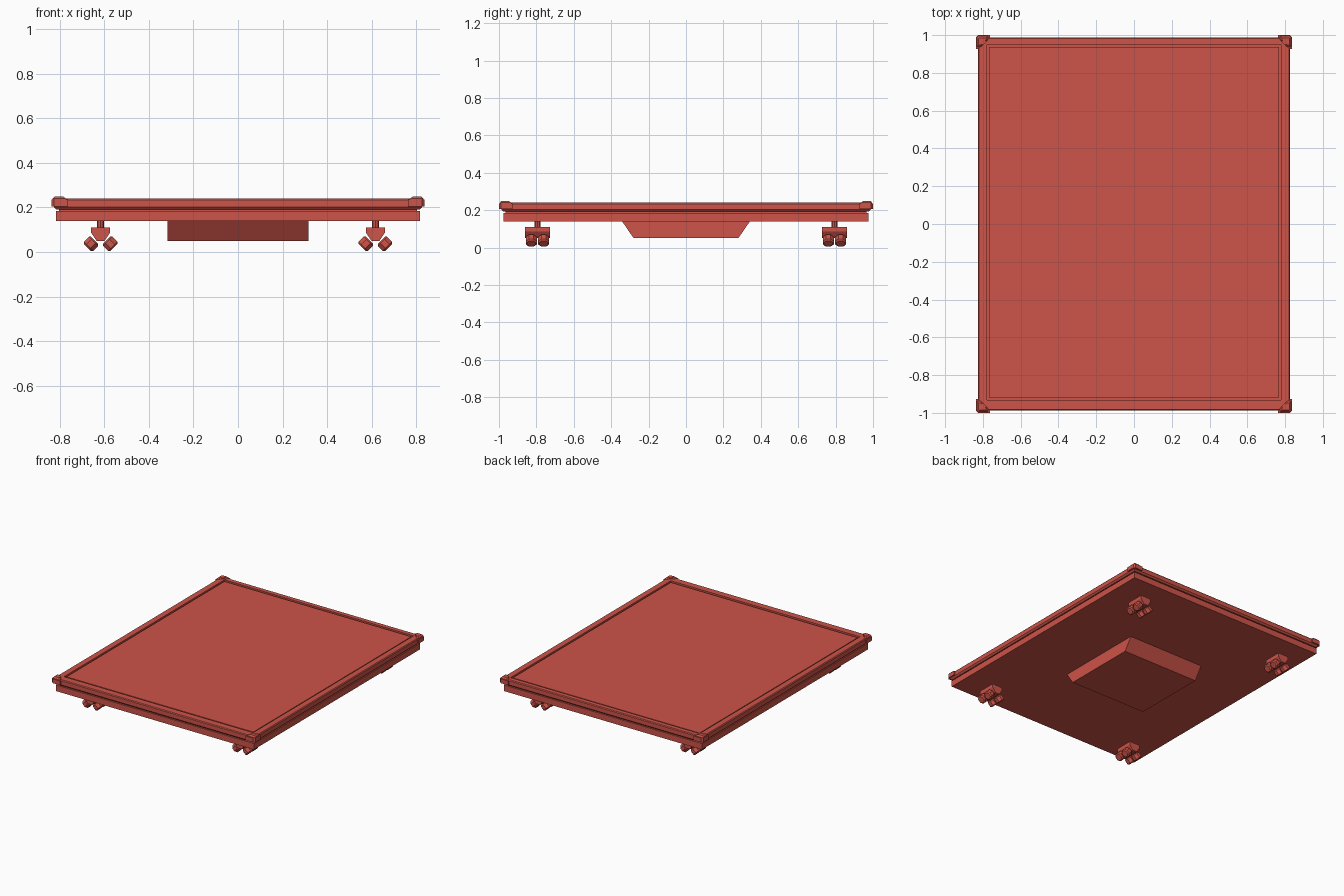
import bpy, bmesh, math
from mathutils import Matrix, Vector

if "Cube" in bpy.data.objects:
    bpy.data.objects.remove(bpy.data.objects["Cube"])

red = bpy.data.materials.new("painted_red")
red.diffuse_color = (0.61, 0.087, 0.065, 1)
red.use_nodes = True
red.node_tree.nodes["Principled BSDF"].inputs["Base Color"].default_value = red.diffuse_color


def finish(name, bm):
    bmesh.ops.recalc_face_normals(bm, faces=bm.faces)
    me = bpy.data.meshes.new(name)
    bm.to_mesh(me)
    bm.free()
    ob = bpy.data.objects.new(name, me)
    bpy.context.collection.objects.link(ob)
    me.materials.append(red)
    return ob


def loft(name, rings, closed=False):
    """Skin rings of equal length; cap the ends, or join last ring to first."""
    bm = bmesh.new()
    vs = [[bm.verts.new(p) for p in r] for r in rings]
    n = len(vs[0])
    pairs = list(zip(vs, vs[1:])) + ([(vs[-1], vs[0])] if closed else [])
    for a, b in pairs:
        for i in range(n):
            j = (i + 1) % n
            bm.faces.new((a[i], a[j], b[j], b[i]))
    if not closed:
        bm.faces.new(vs[0])
        bm.faces.new(vs[-1])
    return finish(name, bm)


def rect(x, y0, y1, z):
    return [(-x, y0, z), (x, y0, z), (x, y1, z), (-x, y1, z)]


def box(name, x, y0, y1, z0, z1):
    return loft(name, [rect(x, y0, y1, z0), rect(x, y0, y1, z1)])


# Base slab, recessed seam and top panel
box("base_slab", 0.815, -0.977, 0.977, 0.14, 0.185)
box("seam_core", 0.803, -0.965, 0.965, 0.184, 0.215)
box("top_panel", 0.768, -0.918, 0.938, 0.214, 0.236)

# Rim with chamfered outer edge, running round the panel
loft("rim", [
    rect(0.778, -0.933, 0.951, 0.192),
    rect(0.815, -0.977, 0.977, 0.192),
    rect(0.826, -0.987, 0.988, 0.203),
    rect(0.826, -0.987, 0.988, 0.234),
    rect(0.821, -0.982, 0.983, 0.240),
    rect(0.778, -0.933, 0.951, 0.240)], closed=True)

# Tray under the slab, with sloped ends
loft("underside_tray", [rect(0.315, -0.28, 0.28, 0.05),
                        rect(0.315, -0.343, 0.343, 0.142)])

# Corner caps: L-shaped clip, raised top and screw plate
for sx in (-1, 1):
    for sy in (-1, 1):
        tag = ("left" if sx < 0 else "right") + ("_front" if sy < 0 else "_back")

        def plan(pts, z):
            return [(sx * x, sy * y, z) for x, y in pts]

        clip = [(0.763, 0.980), (0.763, 1.0), (0.825, 1.0), (0.836, 0.989),
                (0.836, 0.927), (0.816, 0.927), (0.816, 0.980)]
        loft("corner_clip_" + tag, [plan(clip, 0.205), plan(clip, 0.236)])
        low = [(0.772, 0.995), (0.825, 0.995), (0.831, 0.989),
               (0.831, 0.936), (0.812, 0.936), (0.772, 0.976)]
        top = [(0.784, 0.986), (0.818, 0.986), (0.822, 0.982),
               (0.822, 0.948), (0.810, 0.948), (0.784, 0.974)]
        loft("corner_top_" + tag, [plan(low, 0.230), plan(low, 0.240), plan(top, 0.250)])
        screw = [(0.80 + dx, 0.965 + dy) for dx, dy in
                 ((0.018, 0), (0, 0.018), (-0.018, 0), (0, -0.018))]
        loft("corner_screw_" + tag, [plan(screw, 0.236), plan(screw, 0.250)])


def wheel(name, centre, axis, radius, length):
    """Bevelled eight-sided roller along the given axis."""
    rot = Vector(axis).to_track_quat('Z', 'Y').to_matrix().to_4x4()
    m = Matrix.Translation(centre) @ rot
    rings = []
    for r, h in ((0.75, -1), (1, -0.7), (1, 0.7), (0.75, 1)):
        rings.append([m @ Vector((radius * r * math.cos(a), radius * r * math.sin(a),
                                  h * length / 2))
                      for a in (math.pi / 8 + k * math.pi / 4 for k in range(8))])
    loft(name, rings)


# Casters: stem, tapered bracket and two splayed pairs of rollers
profile = [(-0.042, 0.11), (0.042, 0.11), (0.042, 0.086),
           (0.018, 0.05), (-0.018, 0.05), (-0.042, 0.086)]
for cx in (-0.616, 0.616):
    for cy in (-0.794, 0.794):
        tag = ("left" if cx < 0 else "right") + ("_front" if cy < 0 else "_back")
        loft("caster_stem_" + tag,
             [[(cx + 0.016 * math.cos(k * math.pi / 4), cy + 0.016 * math.sin(k * math.pi / 4), z)
               for k in range(8)] for z in (0.108, 0.142)])
        loft("caster_bracket_" + tag,
             [[(cx + x, cy + y, z) for x, z in profile] for y in (-0.067, 0.067)])
        for s in (-1, 1):
            for dy in (-0.033, 0.033):
                side = ("outer" if s * cx > 0 else "inner") + ("_a" if dy < 0 else "_b")
                wheel("caster_wheel_" + tag + "_" + side,
                      (cx + s * 0.043, cy + dy, 0.037), (s, 0, -1), 0.032, 0.046)
